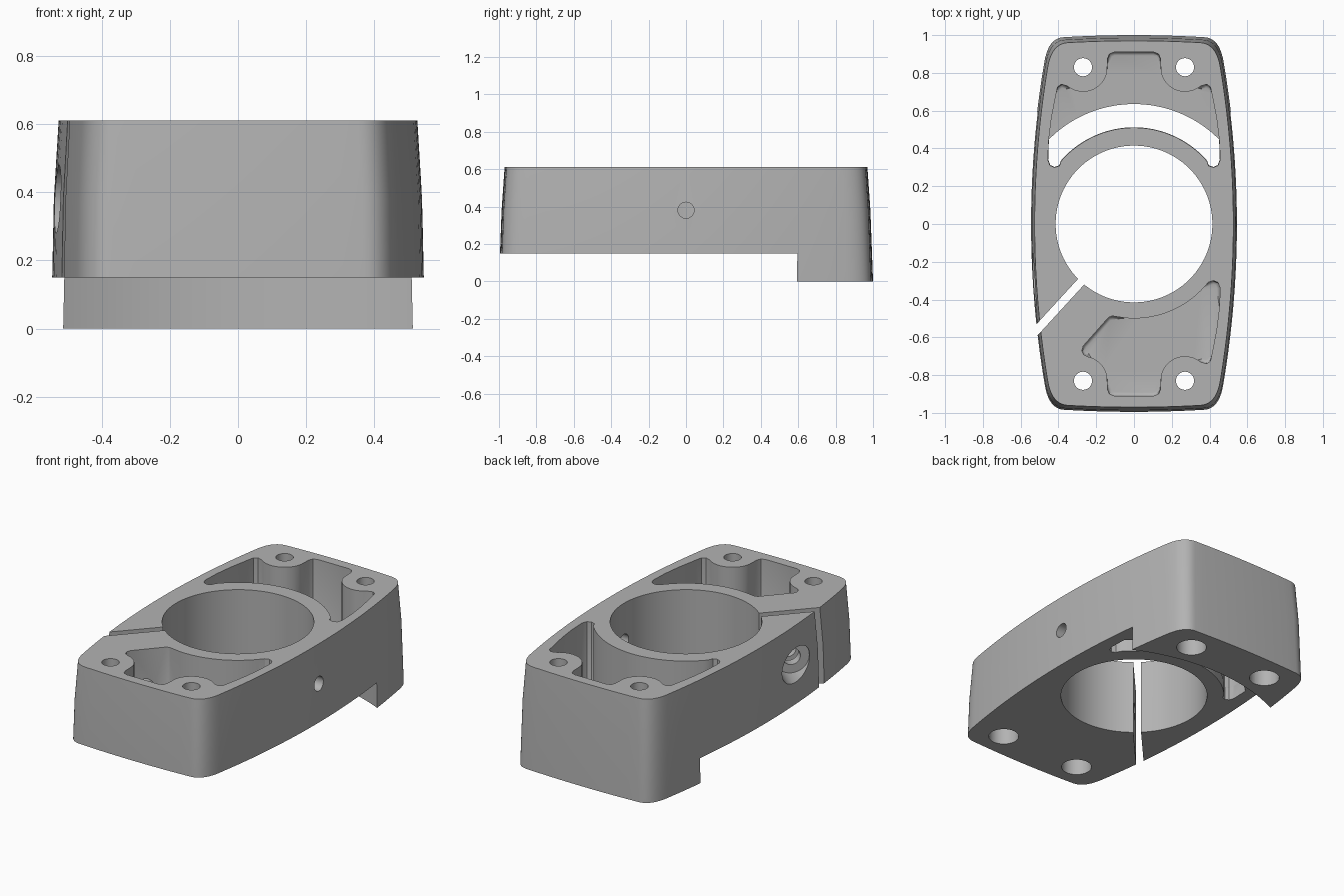
import bpy, bmesh, math
from mathutils import Vector

if "Cube" in bpy.data.objects:
    bpy.data.objects.remove(bpy.data.objects["Cube"])

TOP, STEP, MID = 0.61, 0.15, 0.38


def finish(bm, name):
    bmesh.ops.recalc_face_normals(bm, faces=bm.faces[:])
    if bm.calc_volume(signed=True) < 0:
        bmesh.ops.reverse_faces(bm, faces=bm.faces[:])
    me = bpy.data.meshes.new(name)
    bm.to_mesh(me)
    bm.free()
    ob = bpy.data.objects.new(name, me)
    bpy.context.collection.objects.link(ob)
    return ob


def loft(name, rings, bevel=0):
    """Closed solid through rings of 3D points; optional rounded lower edge."""
    bm = bmesh.new()
    vs = [[bm.verts.new(p) for p in r] for r in rings]
    n = len(vs[0])
    for a, b in zip(vs, vs[1:]):
        for i in range(n):
            j = (i + 1) % n
            bm.faces.new((a[i], a[j], b[j], b[i]))
    low = bm.faces.new(vs[0][::-1])
    bm.faces.new(vs[-1])
    if bevel:
        bmesh.ops.bevel(bm, geom=list(low.edges), offset=bevel, segments=3,
                        profile=0.5, affect='EDGES')
    return finish(bm, name)


def prism(name, pts, z0, z1, bevel=0):
    return loft(name, [[(x, y, z) for x, y in pts] for z in (z0, z1)], bevel)


def rod(name, p0, p1, r, seg=40):
    p0, p1 = Vector(p0), Vector(p1)
    q = (p1 - p0).to_track_quat('Z', 'Y')
    ring = [q @ Vector((r * math.cos(2 * math.pi * i / seg),
                        r * math.sin(2 * math.pi * i / seg), 0)) for i in range(seg)]
    return loft(name, [[p0 + v for v in ring], [p1 + v for v in ring]])


def arc(cx, cy, r, a0, a1, n):
    return [(cx + r * math.cos(math.radians(a0 + (a1 - a0) * i / n)),
             cy + r * math.sin(math.radians(a0 + (a1 - a0) * i / n))) for i in range(n + 1)]


def mirror_x(half):
    return half + [(-x, y) for x, y in reversed(half) if abs(x) > 1e-6]


def volume(me):
    bm = bmesh.new()
    bm.from_mesh(me)
    v = bm.calc_volume(signed=True)
    bm.free()
    return v


# Bowed outline with rounded corners
def outline(w, l, z):
    ys, xe = l - 0.14, w - 0.175
    side = [(w - 0.1 * y * y, y) for y in [ys * i / 10 for i in range(11)]]
    end = [(x, l - 0.08 * x * x) for x in [xe * (1 - i / 6) for i in range(7)]]
    a, b = Vector(side[-1]), Vector(end[0])
    c = Vector((a.x - 0.2 * ys * (l - 0.015 - ys), l - 0.015))
    corner = [tuple(a * (1 - t) ** 2 + c * 2 * t * (1 - t) + b * t * t)
              for t in [i / 10 for i in range(1, 10)]]
    q = side + corner + end
    top = q + [(-x, y) for x, y in reversed(q[:-1])]
    full = top + [(x, -y) for x, y in reversed(top[1:-1])]
    return [(x, y, z) for x, y in full]


body = loft("clamp_body", [outline(0.548, 1.0, 0), outline(0.540, 0.986, MID),
                           outline(0.526, 0.97, TOP)])


def cut(cutter):
    """Subtract the cutter, keeping the first solver whose result is sound."""
    before = volume(body.data)
    m = body.modifiers.new("cut", 'BOOLEAN')
    m.operation, m.object = 'DIFFERENCE', cutter
    result = None
    for solver in ('EXACT', 'MANIFOLD', 'FLOAT'):
        m.solver = solver
        bpy.context.view_layer.update()
        dg = bpy.context.evaluated_depsgraph_get()
        me = bpy.data.meshes.new_from_object(body.evaluated_get(dg))
        if 0.6 * before < volume(me) < before - 1e-7:
            result = me
            break
    body.modifiers.remove(m)
    if result:
        body.data = result
    bpy.data.objects.remove(cutter, do_unlink=True)


# Underside step, leaving the curved lip at the back
half = math.degrees(math.asin(0.53 / 1.19))
lip = arc(0, -0.48, 1.19, 90 + half, 90 - half, 24)
cut(prism("step_cutter", [(-0.8, -1.3), (-0.8, 0.59)] + lip + [(0.8, 0.59), (0.8, -1.3)],
          -0.2, STEP))

# Central bore
cut(rod("bore_cutter", (0, 0, -0.2), (0, 0, 1), 0.415, 96))

# Right-hand half of the pocket walls around a screw boss
boss = [(0.412, 0.69), (0.405, 0.725), (0.384, 0.74)] + arc(0.27, 0.83, 0.13, -50, -168, 14) \
    + [(0.14, 0.875), (0.13, 0.90), (0.105, 0.91)]
tip = [(0.395, 0.308), (0.42, 0.30), (0.445, 0.31), (0.456, 0.34), (0.452, 0.44), (0.437, 0.56)]

# Back pocket with an open crescent slot
cut(prism("back_pocket_cutter",
          mirror_x(arc(0, 0, 0.51, 90, 41, 18) + tip + boss), 0.22, 0.8, 0.018))
slot = arc(0, 0, 0.512, 90, 41, 18) + [(0.396, 0.311), (0.42, 0.302), (0.443, 0.312),
                                       (0.454, 0.34)] + arc(0, 0, 0.635, 44.8, 90, 18)
cut(prism("slot_cutter", slot + [(-x, y) for x, y in reversed(slot[1:-1])], 0.05, 0.5))

# Front pocket, shortened on the left beside the clamp slit
left = [(-x, -y) for x, y in reversed(boss[9:])]
front = [(x, -y) for x, y in arc(0, 0, 0.50, 95, 42, 20) + tip + boss] + left + \
    [(-0.265, -0.692), (-0.276, -0.67), (-0.268, -0.645), (-0.135, -0.495), (-0.115, -0.487)]
cut(prism("front_pocket_cutter", front, 0.22, 0.8, 0.018))

# Four screw holes with counterbores from below
for x in (-0.27, 0.27):
    for y, seat in ((0.83, 0.2), (-0.83, 0.3)):
        cut(rod("screw_hole_cutter", (x, y, -0.2), (x, y, 1), 0.048))
        cut(rod("counterbore_cutter", (x, y, -0.2), (x, y, seat), 0.085))

# Clamp slit and the pinch screw crossing it
a = math.radians(227.5)
u = Vector((math.cos(a), math.sin(a), 0))
d = Vector((-u.y, u.x, 0))
s = [u * 0.3 + d * 0.022, u * 1.0 + d * 0.022, u * 1.0 - d * 0.022, u * 0.3 - d * 0.022]
cut(prism("slit_cutter", [(p.x, p.y) for p in s], 0.0, 0.8))
foot = u * 0.573 + Vector((0, 0, MID))
cut(rod("pinch_hole_cutter", foot - d * 0.3, foot + d * 0.3, 0.05))
cut(rod("pinch_seat_cutter", foot - d * 0.6, foot - d * 0.08, 0.1))

# Set screw hole on the right side
cut(rod("set_screw_cutter", (0.3, 0, MID), (0.7, 0, MID), 0.043))

# Colour and shading
mat = bpy.data.materials.new("plain grey")
mat.diffuse_color = (0.45, 0.45, 0.45, 1)
mat.use_nodes = True
mat.node_tree.nodes["Principled BSDF"].inputs["Base Color"].default_value = mat.diffuse_color
body.data.materials.clear()
body.data.materials.append(mat)
for p in body.data.polygons:
    p.material_index = 0
bpy.ops.object.select_all(action='DESELECT')
body.select_set(True)
bpy.context.view_layer.objects.active = body
bpy.ops.object.shade_smooth_by_angle(angle=math.radians(30))
